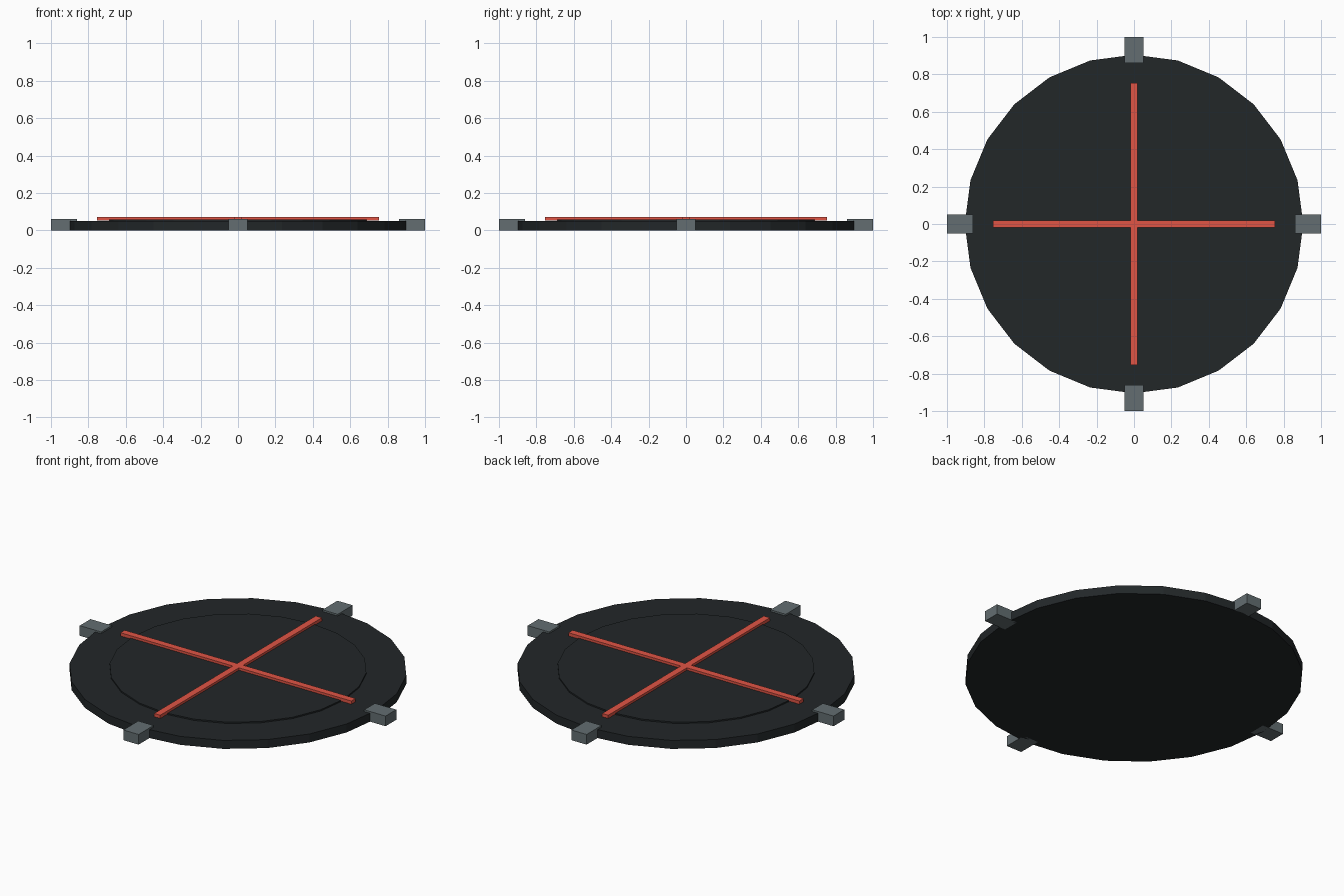
import bpy
from math import cos, sin, pi

cube = bpy.data.objects.get("Cube")
if cube:
    bpy.data.objects.remove(cube, do_unlink=True)


def material(name, rgb):
    mat = bpy.data.materials.new(name)
    mat.use_nodes = True
    mat.diffuse_color = (*rgb, 1)
    mat.node_tree.nodes["Principled BSDF"].inputs["Base Color"].default_value = (*rgb, 1)
    return mat


def finish(name, mat):
    obj = bpy.context.object
    obj.name = name
    obj.data.materials.append(mat)


def disc(name, radius, bottom, top, mat):
    bpy.ops.mesh.primitive_cylinder_add(vertices=24, radius=radius, depth=top - bottom,
                                        location=(0, 0, (bottom + top) / 2))
    finish(name, mat)


def box(name, centre, size, angle, mat):
    bpy.ops.mesh.primitive_cube_add(size=1, location=centre, rotation=(0, 0, angle))
    bpy.context.object.scale = size
    bpy.ops.object.transform_apply(location=False, rotation=False, scale=True)
    finish(name, mat)


dark = material("dark_metal", (0.016, 0.020, 0.022))
grey = material("grey_metal", (0.125, 0.155, 0.165))
red = material("red_paint", (0.75, 0.09, 0.06))

# Round base with a slightly raised centre
disc("base_plate", 0.905, 0, 0.05, dark)
disc("raised_centre", 0.69, 0.05, 0.058, dark)

# Red cross on top
for i, name in enumerate(("cross_bar_x", "cross_bar_y")):
    box(name, (0, 0, 0.0625), (1.51, 0.04, 0.019), i * pi / 2, red)

# Four clamps around the rim
for i, name in enumerate(("left", "back", "right", "front")):
    a = i * pi / 2
    box(name + "_clamp", (0.93 * cos(a), 0.93 * sin(a), 0.03), (0.14, 0.1, 0.06), a, grey)
